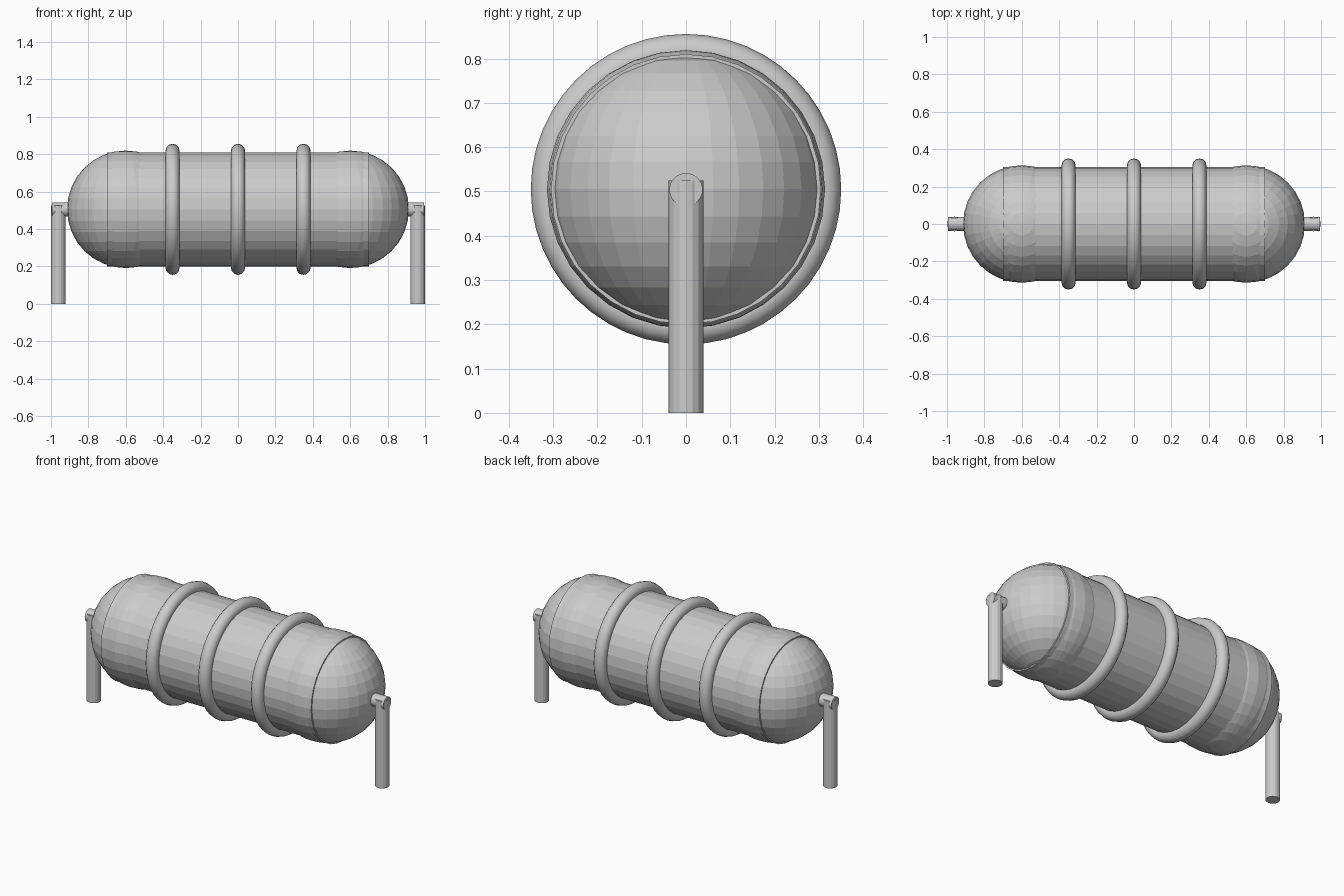
import bpy
from math import pi

if "Cube" in bpy.data.objects:
    bpy.data.objects.remove(bpy.data.objects["Cube"])

ZC = 0.505  # height of the tank axis


def cylinder(name, r, length, loc, along_x=False, sides=32):
    rot = (0, pi / 2, 0) if along_x else (0, 0, 0)
    bpy.ops.mesh.primitive_cylinder_add(vertices=sides, radius=r, depth=length,
                                        location=loc, rotation=rot)
    bpy.context.object.name = name


# Tank barrel
cylinder("tank_body", 0.305, 1.4, (0, 0, ZC), True)

# Reinforcing hoops
for i, x in enumerate((-0.35, 0, 0.35)):
    bpy.ops.mesh.primitive_torus_add(major_radius=0.3125, minor_radius=0.038,
                                     major_segments=48, minor_segments=12,
                                     location=(x, 0, ZC), rotation=(0, pi / 2, 0))
    hoop = bpy.context.object
    hoop.name = f"hoop_{i + 1}"
    bpy.ops.object.shade_smooth_by_angle(angle=pi / 4)

# Domed ends, axle pegs and support legs on both sides
for side, s in (("left", -1), ("right", 1)):
    bpy.ops.mesh.primitive_uv_sphere_add(segments=32, ring_count=16, radius=0.314,
                                         location=(s * 0.6, 0, ZC))
    bpy.context.object.name = f"dome_{side}"
    cylinder(f"peg_{side}", 0.0375, 0.155, (s * 0.917, 0, ZC - 0.001), True)
    cylinder(f"leg_{side}", 0.0393, 0.525, (s * 0.9607, 0, 0.2625), sides=16)
